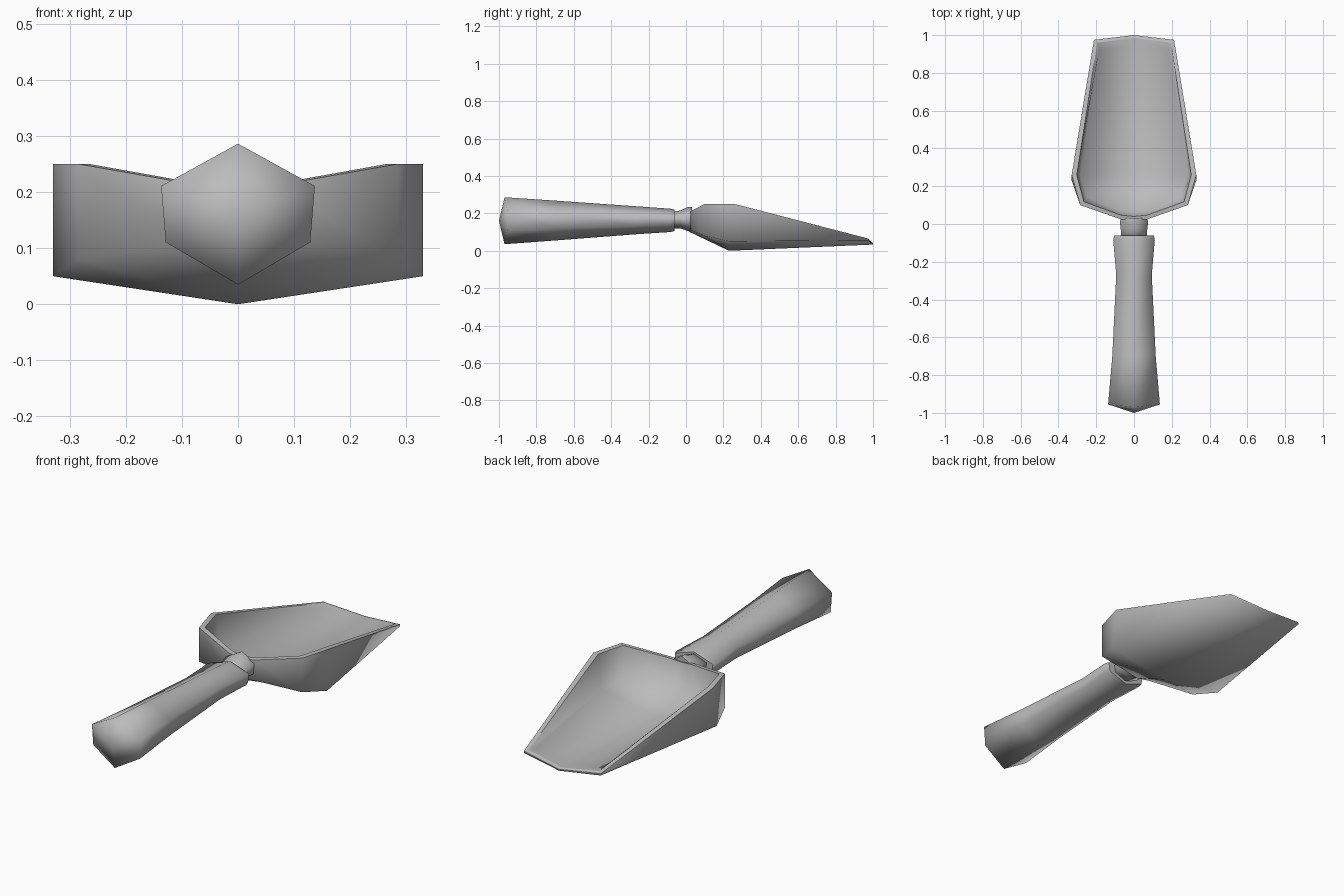
import bpy, bmesh
from mathutils import Vector

cube = bpy.data.objects.get("Cube")
if cube:
    bpy.data.objects.remove(cube)

GREY = (0.5, 0.5, 0.5, 1)
mat = bpy.data.materials.new("plain grey")
mat.use_nodes = True
mat.diffuse_color = GREY
mat.node_tree.nodes["Principled BSDF"].inputs["Base Color"].default_value = GREY


def finish(bm, name, sharp=()):
    """Turn a bmesh into a smooth object, keeping the given edges sharp."""
    bmesh.ops.recalc_face_normals(bm, faces=bm.faces)
    for f in bm.faces:
        f.smooth = True
    for e in sharp:
        e.smooth = False
    me = bpy.data.meshes.new(name)
    bm.to_mesh(me)
    bm.free()
    me.materials.append(mat)
    obj = bpy.data.objects.new(name, me)
    bpy.context.collection.objects.link(obj)
    return obj


def bridge(bm, a, b):
    n = len(a)
    return [bm.faces.new((a[i], a[(i + 1) % n], b[(i + 1) % n], b[i])) for i in range(n)]


def fan(bm, ring, tip):
    n = len(ring)
    for i in range(n):
        bm.faces.new((ring[i], ring[(i + 1) % n], tip))


# Hexagonal section with a corner at top and bottom: (x factor, height factor)
HEX = [(0, 1), (1, 0.7), (0.94, 0.3), (0, 0), (-0.94, 0.3), (-1, 0.7)]


def hex_loft(name, rings, tip=None):
    """Loft rings of (y, half width, bottom, top); optional pointed butt."""
    bm = bmesh.new()
    loops = []
    for i, (y, w, lo, hi) in enumerate(rings):
        swept = 0.015 if tip and i == 0 else 0
        loops.append([bm.verts.new((w * fx, y + swept * abs(fx), lo + (hi - lo) * fz))
                      for fx, fz in HEX])
    for a, b in zip(loops, loops[1:]):
        bridge(bm, a, b)
    if tip:
        fan(bm, loops[0], bm.verts.new(tip))
    else:
        bm.faces.new(loops[0])
    end = bm.faces.new(loops[-1])
    return finish(bm, name, list(end.edges))


# Grip and neck
hex_loft("handle", [(-0.97, 0.137, 0.035, 0.286), (-0.7, 0.115, 0.055, 0.268),
                    (-0.27, 0.094, 0.088, 0.238), (-0.085, 0.11, 0.1, 0.225),
                    (-0.062, 0.105, 0.105, 0.22)], (0, -1, 0.16))
hex_loft("neck", [(-0.08, 0.07, 0.12, 0.208), (-0.03, 0.07, 0.12, 0.215),
                  (0.01, 0.075, 0.105, 0.234), (0.032, 0.07, 0.1, 0.234)])

# Scoop: half outlines from the tip to the back, mirrored into closed loops
OUTER_RIM = [(0, 1, 0.04), (0.212, 0.975, 0.065), (0.33, 0.26, 0.25),
             (0.285, 0.1, 0.25), (0.07, 0.025, 0.212), (0, 0.02, 0.205)]
OUTER_BASE = [(0, 1, 0.033), (0.212, 0.975, 0.056), (0.33, 0.23, 0.05),
              (0.285, 0.1, 0.08), (0.07, 0.025, 0.11), (0, 0.02, 0.1)]
INNER_RIM = [(0, 0.985, 0.044), (0.195, 0.96, 0.069), (0.303, 0.26, 0.25),
             (0.265, 0.118, 0.25), (0.07, 0.047, 0.215), (0, 0.04, 0.208)]
INNER_BASE = [(0, 0.95, 0.044), (0.185, 0.92, 0.066), (0.285, 0.26, 0.08),
              (0.245, 0.14, 0.1), (0.07, 0.07, 0.125), (0, 0.065, 0.12)]

bm = bmesh.new()


def loop(half):
    pts = half + [(-x, y, z) for x, y, z in half[-2:0:-1]]
    return [bm.verts.new(Vector(p)) for p in pts]


outer_rim, outer_base, inner_rim, inner_base = map(
    loop, (OUTER_RIM, OUTER_BASE, INNER_RIM, INNER_BASE))
fan(bm, outer_base, bm.verts.new((0, 0.23, 0)))
bridge(bm, outer_base, outer_rim)
lip = bridge(bm, outer_rim, inner_rim)
bridge(bm, inner_rim, inner_base)
fan(bm, inner_base, bm.verts.new((0, 0.25, 0.025)))
rim_edges = {e for f in lip for e in f.edges
             if (e.verts[0] in outer_rim) == (e.verts[1] in outer_rim)}
finish(bm, "scoop_blade", rim_edges)
